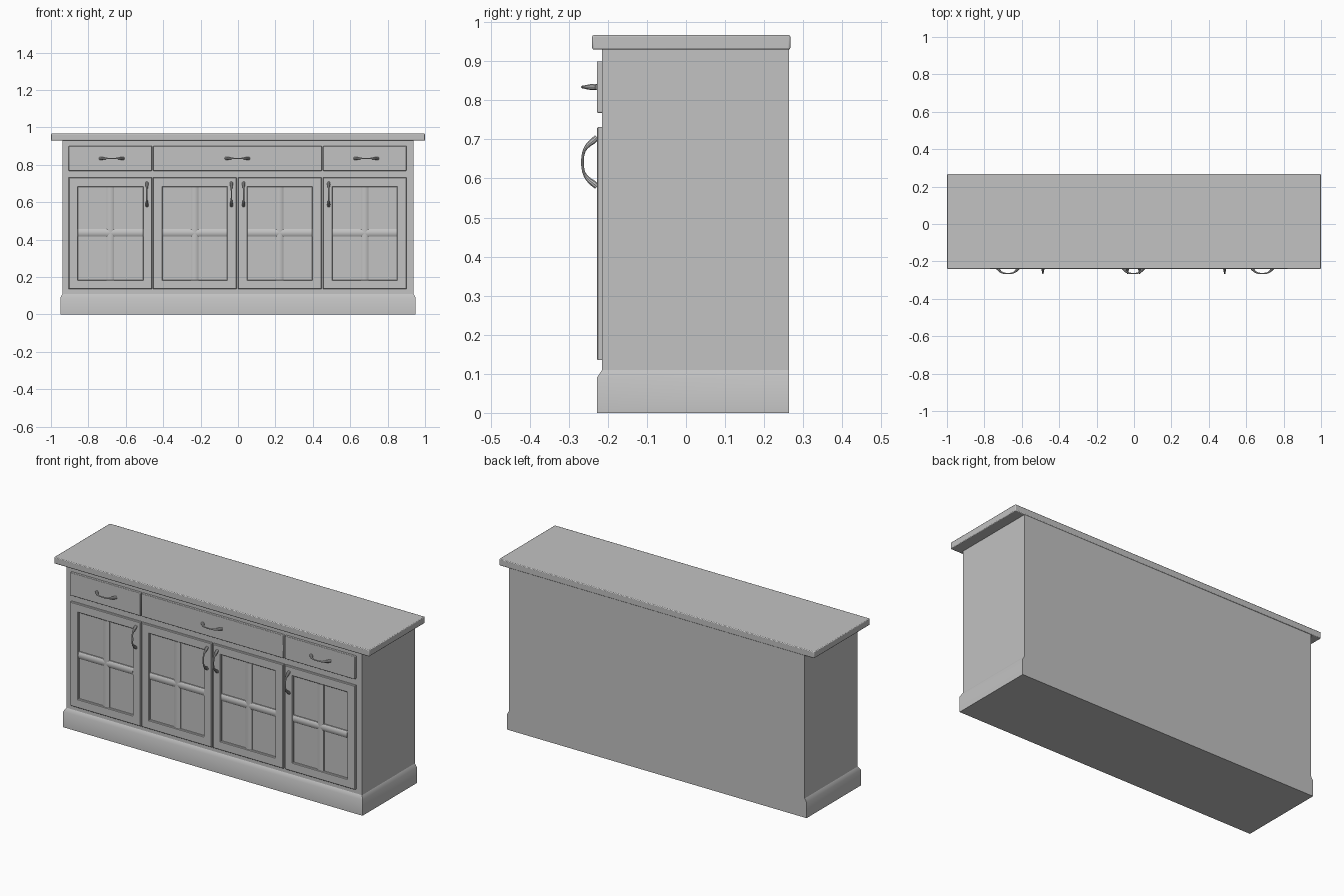
import bpy
import bmesh
from mathutils import Vector

cube = bpy.data.objects.get("Cube")
if cube:
    bpy.data.objects.remove(cube, do_unlink=True)

grey = bpy.data.materials.new("painted grey")
grey.use_nodes = True
grey.diffuse_color = (0.54, 0.54, 0.54, 1)
grey.node_tree.nodes["Principled BSDF"].inputs["Base Color"].default_value = grey.diffuse_color

BODY_Y, FACE_Y, BACK_Y = -0.215, -0.228, 0.264


def finish(name, mesh, bevel=0.0, segments=2):
    obj = bpy.data.objects.new(name, mesh)
    bpy.context.collection.objects.link(obj)
    mesh.materials.clear()
    mesh.materials.append(grey)
    if bevel:
        mod = obj.modifiers.new("soft edges", 'BEVEL')
        mod.width, mod.segments = bevel, segments
    bpy.ops.object.select_all(action='DESELECT')
    obj.select_set(True)
    bpy.context.view_layer.objects.active = obj
    bpy.ops.object.shade_smooth_by_angle(angle=0.6)
    return obj


def loft(name, loops, closed=False, bevel=0.0):
    """Bridge matching loops of points; cap the ends, or join last to first."""
    bm = bmesh.new()
    rows = [[bm.verts.new(p) for p in loop] for loop in loops]
    pairs = list(zip(rows, rows[1:]))
    if closed:
        pairs.append((rows[-1], rows[0]))
    else:
        bm.faces.new(rows[0])
        bm.faces.new(rows[-1])
    for a, b in pairs:
        n = len(a)
        for i in range(n):
            j = (i + 1) % n
            bm.faces.new((a[i], a[j], b[j], b[i]))
    bmesh.ops.recalc_face_normals(bm, faces=bm.faces)
    mesh = bpy.data.meshes.new(name)
    bm.to_mesh(mesh)
    bm.free()
    return finish(name, mesh, bevel)


def flat_loop(x, y0, y1, z):
    return [(-x, y0, z), (x, y0, z), (x, y1, z), (-x, y1, z)]


def front_loop(x0, x1, z0, z1, y, inset=0.0):
    a, b, c, d = x0 + inset, x1 - inset, z0 + inset, z1 - inset
    return [(a, y, c), (b, y, c), (b, y, d), (a, y, d)]


def handle(name, x, z, along):
    """Bow pull: flared feet, slim arched grip."""
    half = [(0.063, 0.0, 0.0075), (0.054, 0.010, 0.0085), (0.044, 0.022, 0.0065),
            (0.030, 0.032, 0.0042), (0.015, 0.036, 0.0036)]
    pts = [(-u, d, r) for u, d, r in half] + [(0, 0.037, 0.0036)] + half[::-1]
    curve = bpy.data.curves.new(name, 'CURVE')
    curve.dimensions = '3D'
    curve.bevel_depth, curve.bevel_resolution = 1.0, 3
    curve.use_fill_caps = True
    curve.resolution_u = 3
    spline = curve.splines.new('BEZIER')
    spline.bezier_points.add(len(pts) - 1)
    for bp, (u, d, r) in zip(spline.bezier_points, pts):
        bp.co = Vector((x, FACE_Y - d, z)) + Vector(along) * u
        bp.radius = r
        bp.handle_left_type = bp.handle_right_type = 'AUTO'
    helper = bpy.data.objects.new(name + "_path", curve)
    bpy.context.collection.objects.link(helper)
    bpy.context.view_layer.update()
    deps = bpy.context.evaluated_depsgraph_get()
    mesh = bpy.data.meshes.new_from_object(helper.evaluated_get(deps))
    bpy.data.objects.remove(helper, do_unlink=True)
    finish(name, mesh)


# Carcass, plinth with sloped top edge, and worktop
loft("carcass", [flat_loop(0.938, BODY_Y, BACK_Y, z) for z in (0.05, 0.94)])
loft("plinth", [flat_loop(0.95, FACE_Y, BACK_Y, 0), flat_loop(0.95, FACE_Y, BACK_Y, 0.09),
                flat_loop(0.938, BODY_Y, BACK_Y, 0.11)])
loft("worktop", [flat_loop(1.0, -0.24, 0.267, z) for z in (0.93, 0.967)], bevel=0.004)

# Drawer fronts
for side, x0, x1 in (("right", -0.905, -0.46), ("middle", -0.454, 0.448), ("left", 0.455, 0.901)):
    loft(side + "_drawer_front", [front_loop(x0, x1, 0.768, 0.9, y) for y in (-0.21, FACE_Y)],
         bevel=0.003)
    handle(side + "_drawer_handle", (x0 + x1) / 2 + 0.008 * (side != "middle"), 0.834, (1, 0, 0))

# Doors: moulded frame, crossed glazing bars, handle
DOOR_Z = (0.135, 0.732)
doors = (("far_right", -0.905, -0.487), ("inner_right", -0.454, -0.035),
         ("inner_left", 0.0, 0.03), ("far_left", 0.455, 0.485))
for name, x0, handle_x in doors:
    x1 = x0 + 0.446
    rim, lip = 0.05, 0.003
    loft(name + "_door_frame", [
        front_loop(x0, x1, *DOOR_Z, -0.21),
        front_loop(x0, x1, *DOOR_Z, FACE_Y + lip),
        front_loop(x0, x1, *DOOR_Z, FACE_Y, lip),
        front_loop(x0, x1, *DOOR_Z, FACE_Y, rim - lip),
        front_loop(x0, x1, *DOOR_Z, FACE_Y + lip, rim),
        front_loop(x0, x1, *DOOR_Z, -0.21, rim)], closed=True)
    mid_x, mid_z = (x0 + x1) / 2, 0.436
    # rounded bar section: offset across the bar, depth
    section = [(-0.02, -0.21), (-0.02, -0.221), (-0.012, -0.226), (0, -0.2275),
               (0.012, -0.226), (0.02, -0.221), (0.02, -0.21)]
    loft(name + "_upright_bar", [[(mid_x + o, y, z) for o, y in section]
                                 for z in (DOOR_Z[0] + rim, DOOR_Z[1] - rim)])
    loft(name + "_cross_bar", [[(x, y, mid_z + o) for o, y in section]
                               for x in (x0 + rim, x1 - rim)])
    handle(name + "_door_handle", handle_x, 0.642, (0, 0, 1))
